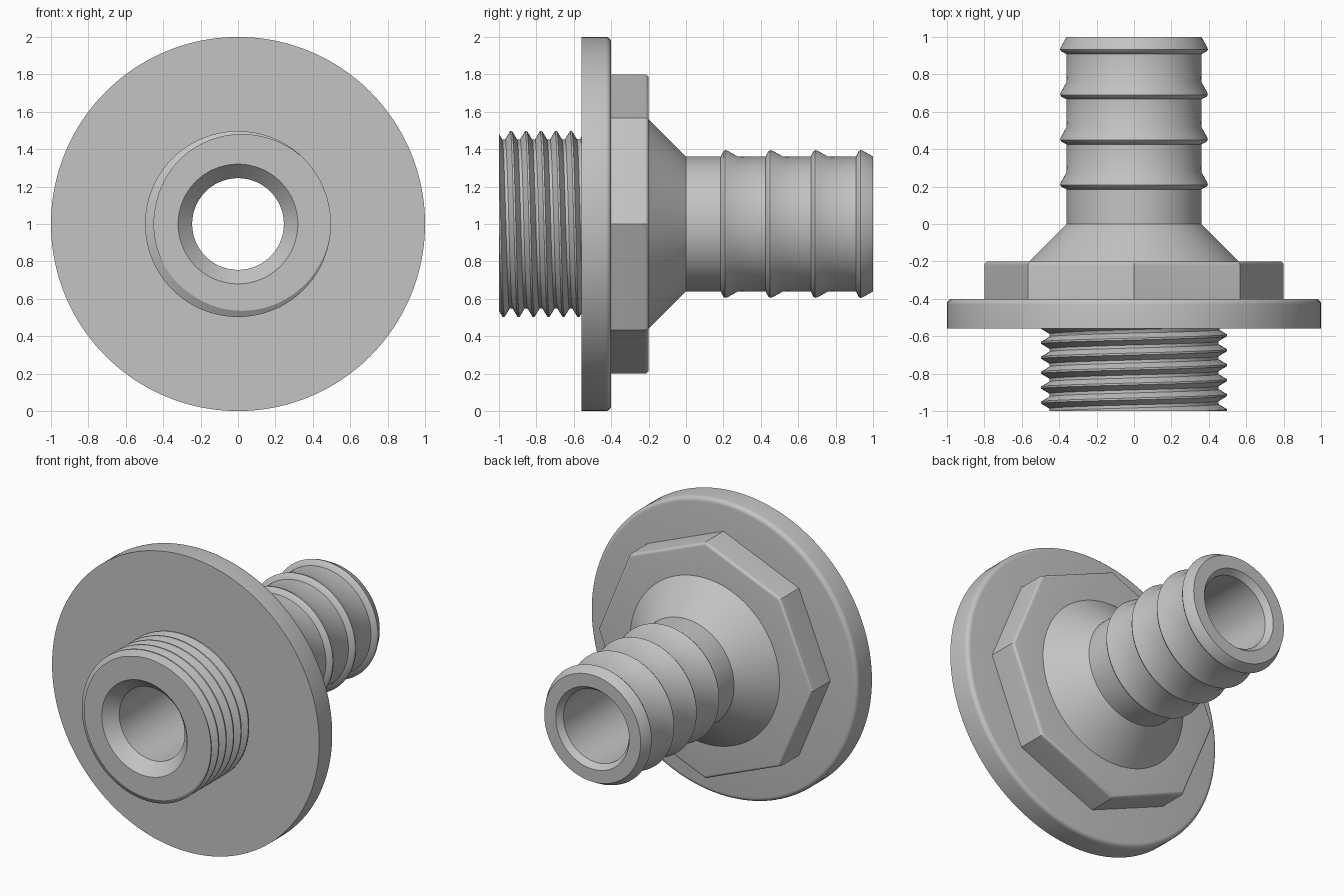
import bpy
import bmesh
from math import sin, cos, pi, floor

cube = bpy.data.objects.get("Cube")
if cube:
    bpy.data.objects.remove(cube)

grey = bpy.data.materials.new("light grey")
grey.use_nodes = True
grey.diffuse_color = (0.55, 0.55, 0.55, 1)
grey.node_tree.nodes["Principled BSDF"].inputs["Base Color"].default_value = grey.diffuse_color


def ring_solid(name, rows, segments, smooth=True):
    """Sweep a closed outline around the y axis; rows(angle) gives (y, radius) pairs."""
    bm = bmesh.new()
    columns = []
    for i in range(segments):
        a = 2 * pi * i / segments
        columns.append([bm.verts.new((r * sin(a), y, 1 + r * cos(a))) for y, r in rows(a)])
    return bm, columns


def finish(name, bm, smooth=True):
    bmesh.ops.remove_doubles(bm, verts=bm.verts, dist=0.0002)
    bmesh.ops.recalc_face_normals(bm, faces=bm.faces)
    mesh = bpy.data.meshes.new(name)
    bm.to_mesh(mesh)
    bm.free()
    mesh.materials.append(grey)
    obj = bpy.data.objects.new(name, mesh)
    bpy.context.collection.objects.link(obj)
    if smooth:
        bpy.ops.object.select_all(action="DESELECT")
        obj.select_set(True)
        bpy.context.view_layer.objects.active = obj
        bpy.ops.object.shade_smooth_by_angle(angle=pi / 6)
    return obj


def lathe(name, outline, segments=128, smooth=True):
    bm, columns = ring_solid(name, lambda a: outline, segments)
    n = len(outline)
    for i, col in enumerate(columns):
        nxt = columns[(i + 1) % segments]
        for k in range(n):
            m = (k + 1) % n
            bm.faces.new((col[k], nxt[k], nxt[m], col[m]))
    return finish(name, bm, smooth)


def rounded(y, r, size, steps=5):
    """Quarter-round from the rim to the back face."""
    return [(y - size + size * sin(t), r - size + size * cos(t))
            for t in [pi / 2 * i / steps for i in range(steps + 1)]]


# Round flange with a softened back edge
lathe("flange", [(-0.56, 0.35), (-0.56, 1)] + rounded(-0.4, 1, 0.03) + [(-0.4, 0.35)], 160)

# Eight-sided nut, corner pointing up
lathe("octagon_nut", [(-0.45, 0.4), (-0.45, 0.8)] + rounded(-0.2, 0.8, 0.02) + [(-0.2, 0.4)], 8)

# Cone, barbed hose tail and through bore
outline = [(-0.9, 0.4), (-0.3, 0.5), (-0.2, 0.56), (0, 0.36)]
barb = [(0, 0.36), (0.014, 0.388), (0.024, 0.395), (0.038, 0.391), (0.092, 0.361)]
for i in range(4):
    outline += [(0.185 + 0.241 * i + dy, r) for dy, r in barb]
outline += [(1, 0.36), (1, 0.275), (0.96, 0.245), (-0.92, 0.245), (-1, 0.32)]
lathe("barbed_hose_tail", outline)

# Right-handed screw thread, cut flat at the front
PITCH, CREST, ROOT, START = 0.08, 0.497, 0.452, -1.015
FLAT, FLANK = 0.005, 0.032
FRONT, BACK, SEGMENTS = -1, -0.5, 128


def thread_radius(y, a):
    turns = (y - START) / PITCH - a / (2 * pi)
    d = abs(turns - floor(turns + 0.5)) * PITCH
    t = min(max((d - FLAT) / (FLANK - FLAT), 0), 1)
    return CREST + (ROOT - CREST) * t


def thread_rows(a):
    rows = [(FRONT, 0.32)]
    for turn in range(-2, 8):
        for offset in (-FLANK, -FLAT, FLAT, FLANK):
            y = START + PITCH * (turn + a / (2 * pi)) + offset
            y = min(max(y, FRONT), BACK)
            rows.append((y, thread_radius(y, a)))
    return rows + [(BACK, 0.32)]


bm, columns = ring_solid("screw_thread", thread_rows, SEGMENTS)
# The seam column is one full turn further on, so the helix joins itself
seam = [bm.verts.new((0, y, 1 + r)) for y, r in thread_rows(2 * pi)]
columns.append(seam)
for col, nxt in zip(columns, columns[1:]):
    for k in range(len(col)):
        m = (k + 1) % len(col)
        quad = (col[k], nxt[k], nxt[m], col[m])
        if max(v.co.y for v in quad) - min(v.co.y for v in quad) > 1e-6 or k == 0 or k >= len(col) - 2:
            bm.faces.new(quad)
        else:
            # Collapsed strips at the clipped ends are left out
            continue
finish("screw_thread", bm)
